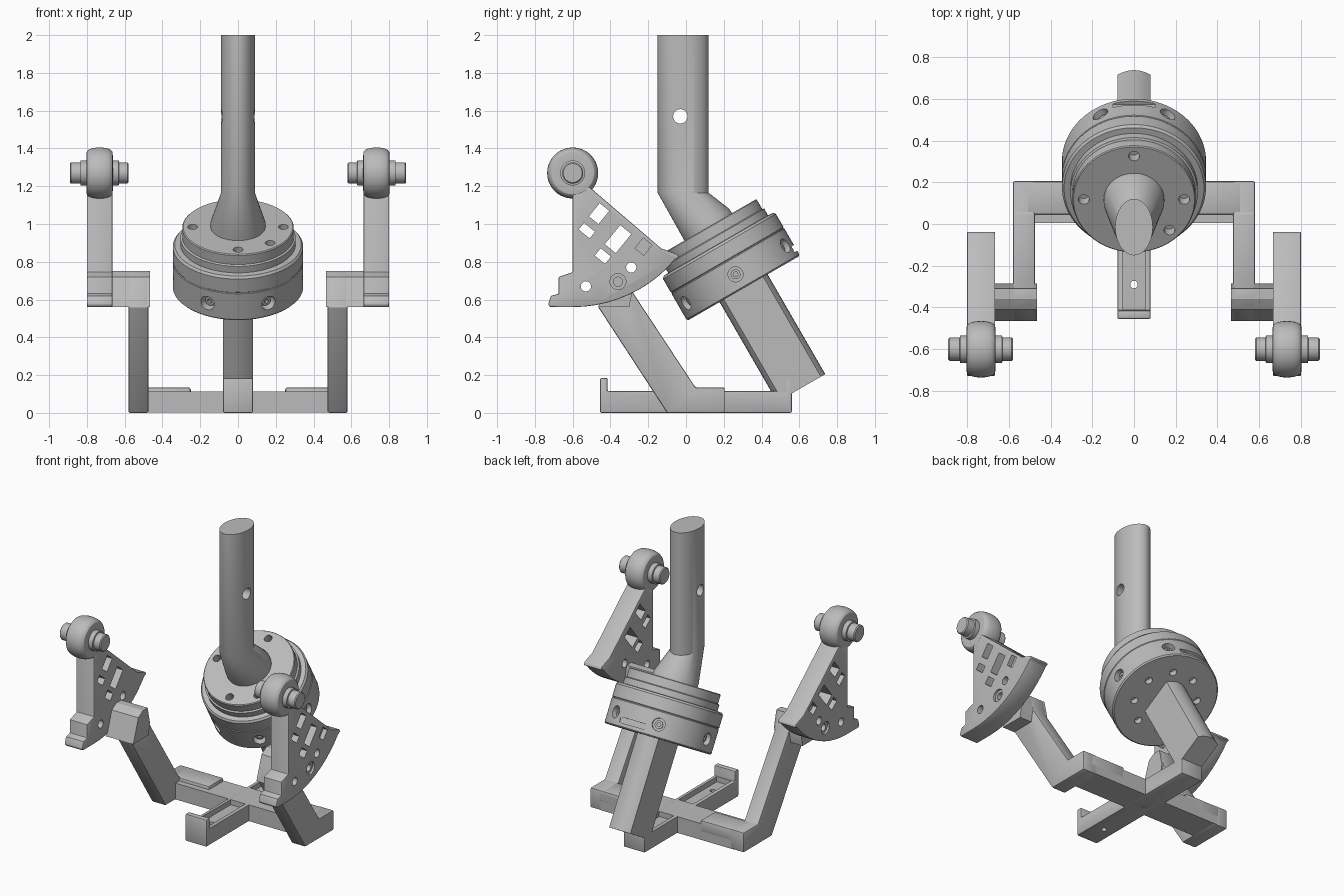
import bpy, bmesh
from math import sin, cos, pi, radians
from mathutils import Matrix, Vector

old = bpy.data.objects.get("Cube")
if old:
    bpy.data.objects.remove(old, do_unlink=True)

grey = bpy.data.materials.new("plain grey")
grey.use_nodes = True
grey.diffuse_color = (0.5, 0.5, 0.5, 1)
grey.node_tree.nodes["Principled BSDF"].inputs["Base Color"].default_value = (0.5, 0.5, 0.5, 1)
parts = []


def loft(name, rings):
    """Closed solid through rings that have equal point counts."""
    bm = bmesh.new()
    loops = [[bm.verts.new(p) for p in ring] for ring in rings]
    n = len(loops[0])
    for a, b in zip(loops, loops[1:]):
        for i in range(n):
            j = (i + 1) % n
            bm.faces.new((a[i], a[j], b[j], b[i]))
    bm.faces.new(loops[0][::-1])
    bm.faces.new(loops[-1])
    bmesh.ops.recalc_face_normals(bm, faces=bm.faces)
    mesh = bpy.data.meshes.new(name)
    bm.to_mesh(mesh)
    bm.free()
    mesh.materials.append(grey)
    ob = bpy.data.objects.new(name, mesh)
    bpy.context.collection.objects.link(ob)
    parts.append(ob)
    return ob


def prism(name, yz, x0, x1):
    return loft(name, [[(x, y, z) for y, z in yz] for x in (x0, x1)])


def box(name, x0, x1, y0, y1, z0, z1):
    return prism(name, [(y0, z0), (y1, z0), (y1, z1), (y0, z1)], x0, x1)


def ellipse(rx, ry, y, z, m=Matrix(), n=64):
    return [m @ Vector((rx * cos(2 * pi * i / n), y + ry * sin(2 * pi * i / n), z)) for i in range(n)]


def lathe(name, profile, m=Matrix(), n=64):
    return loft(name, [ellipse(r, r, 0, z, m, n) for r, z in profile])


def bake(ob):
    """Apply the modifiers of an object."""
    bpy.context.view_layer.update()
    dg = bpy.context.evaluated_depsgraph_get()
    mesh = bpy.data.meshes.new_from_object(ob.evaluated_get(dg))
    ob.modifiers.clear()
    ob.data = mesh


def cut(ob, cutters):
    for c in cutters:
        mod = ob.modifiers.new("cut", "BOOLEAN")
        mod.operation = "DIFFERENCE"
        mod.solver = "EXACT"
        mod.object = c
    bake(ob)
    for c in cutters:
        parts.remove(c)
        bpy.data.objects.remove(c, do_unlink=True)


def soften(ob, width):
    mod = ob.modifiers.new("soft", "BEVEL")
    mod.width = width
    mod.segments = 2
    mod.limit_method = "ANGLE"
    bake(ob)


def mirror(ob):
    ob.modifiers.new("mirror", "MIRROR").use_mirror_merge = False
    bake(ob)


def along_x(y, z):
    return Matrix.Translation((0, y, z)) @ Matrix.Rotation(pi / 2, 4, "Y")


# Cross base: grooved long bar with upturned ends, and the cross bar
long_bar = prism("base_long_bar", [(-.455, 0), (.56, 0), (.56, .185), (.525, .185), (.525, .115),
                                   (-.415, .115), (-.415, .185), (-.455, .185)], -.08, .08)
soften(long_bar, .008)
cut(long_bar, [box("c", -.055, .055, -.41, .0, .08, .15),
               box("c", -.055, .055, .21, .52, .08, .15),
               lathe("c", [(.018, -.1), (.018, .2)], Matrix.Translation((0, -.29, 0)), 24),
               lathe("c", [(.018, -.1), (.018, .05)], Matrix.Translation((0, .1, 0)), 24)])
box("base_cross_bar", -.5, .5, .005, .205, .002, .113)
pad = box("cross_bar_pad", .25, .52, .045, .205, .05, .135)
soften(pad, .012)
mirror(pad)

# Sloping arms with a sideways block at each top
arm = prism("sloping_arm", [(-.10, 0), (.205, 0), (.205, .135), (.05, .135), (-.28, .635),
                            (-.31, .75), (-.36, .75), (-.41, .72), (-.465, .56)], .475, .58)
soften(arm, .008)
mirror(arm)
block = prism("arm_top_block", [(-.465, .56), (-.30, .56), (-.285, .64), (-.31, .75), (-.36, .75),
                                (-.41, .72)], .465, .67)
mirror(block)

# Fan-shaped side brackets with window cutouts
arc = [(-.60 + .71 * sin(radians(t)), 1.27 - .71 * cos(radians(t))) for t in range(50, -1, -5)]
bracket = prism("side_bracket", [(-.60, 1.25), (-.575, 1.25), (-.51, 1.195), (-.13, .87), (-.045, .84), (-.035, .82)]
                + arc + [(-.72, .56), (-.73, .575), (-.715, .62), (-.675, .63), (-.675, .72),
                         (-.60, .745)], .665, .80)
soften(bracket, .006)
cutters = []
for y, z, w, h, x0 in [(-.46, 1.055, .065, .09, .5), (-.525, .965, .075, .045, .5),
                       (-.36, .92, .075, .13, .5), (-.44, .83, .07, .05, .5),
                       (-.225, .88, .06, .07, .77)]:
    turn = Matrix.Rotation(radians(-39), 2)
    corners = [turn @ Vector((sx * w / 2, sz * h / 2)) for sx, sz in ((-1, -1), (1, -1), (1, 1), (-1, 1))]
    cutters.append(prism("c", [(y + c.x, z + c.y) for c in corners], x0, 1))
for y, z, r in [(-.53, .67, .027), (-.36, .695, .024), (-.29, .77, .027)]:
    cutters.append(lathe("c", [(r, .5), (r, 1)], along_x(y, z), 32))
cutters.append(lathe("c", [(.042, .785), (.042, .9)], along_x(-.36, .695), 32))
for y in (-.29, -.40):
    m = Matrix.Translation((.735, y, .88 - (y + .13) * .855))
    cutters.append(lathe("c", [(.014, .09), (.014, .3)], m, 20))
cut(bracket, cutters)
mirror(bracket)

# Rollers with stub axles above the brackets
m = along_x(-.60, 1.27)
tyre = [(.733 + .07 * cos(pi - pi * t / 12), .095 + .04 * sin(pi * t / 12) ** .6) for t in range(13)]
roller = lathe("roller", [(.07, .664)] + [(r, x) for x, r in tyre] + [(.07, .802)], m)
axle = lathe("roller_axle", [(.05, .58), (.056, .586), (.056, .63), (.066, .632), (.066, .833),
                             (.056, .835), (.056, .884), (.05, .89)], m, 48)
mirror(roller)
mirror(axle)

# Tilted round housing
tilt = Matrix.Translation((0, .305, .66)) @ Matrix.Rotation(radians(30), 4, "X")
housing = lathe("round_housing", [(.337, 0), (.345, .008), (.345, .165), (.341, .168), (.341, .172),
                                  (.345, .175), (.345, .255), (.335, .268), (.305, .27), (.305, .31),
                                  (.295, .315), (.295, .37), (.29, .375)], tilt, 96)
cutters = []
bolt_frames = []
for deg in (0, 62, 118, 180, 242, 298):
    f = tilt @ Matrix.Translation((0, 0, .085)) @ Matrix.Rotation(radians(deg), 4, "Z") @ Matrix.Rotation(pi / 2, 4, "Y")
    bolt_frames.append(f)
    cutters.append(lathe("c", [(.04, .295), (.04, .4)], f, 32))
for deg in (0, 90, 180, 270, 315):
    f = tilt @ Matrix.Rotation(radians(deg), 4, "Z") @ Matrix.Translation((.24, 0, 0))
    cutters.append(lathe("c", [(.026, .32), (.026, .42)], f, 32))
for k in range(8):
    f = tilt @ Matrix.Rotation(radians(45 * k + 22.5), 4, "Z") @ Matrix.Translation((.21, 0, 0))
    cutters.append(lathe("c", [(.024, -.05), (.024, .04)], f, 24))
slot = box("c", -.10, .10, .325, .4, .03, .065)
slot.data.transform(tilt)
cut(housing, cutters + [slot])
for f in bolt_frames:
    bolt = lathe("housing_bolt", [(.026, .285), (.026, .32)], f, 24)
    cut(bolt, [lathe("c", [(.013, .305), (.013, .34)], f, 6)])

# Neck blending from the round housing into the oval post
post = loft("neck_and_post", [ellipse(.145, .145, 0, .36, tilt), ellipse(.145, .145, 0, .40, tilt),
                              ellipse(.09, .135, -.015, 1.165), ellipse(.09, .135, -.015, 2)])
cut(post, [lathe("c", [(.038, -.3), (.038, .3)], along_x(-.03, 1.57), 32)])

# Flat-sided lower strut with bowed ends
bow = [(.08 * t / 4, .147 - .027 * (t / 4) ** 2) for t in range(4, -5, -1)]
outline = bow + [(-x, -y) for x, y in bow]
loft("lower_strut", [[tilt @ Vector((x, y, z)) for x, y in outline] for z in (-.61, .02)])

# Smooth curved faces, keep the edges crisp
bpy.ops.object.select_all(action="DESELECT")
for ob in parts:
    ob.select_set(True)
bpy.context.view_layer.objects.active = parts[0]
bpy.ops.object.shade_smooth_by_angle(angle=radians(30))
